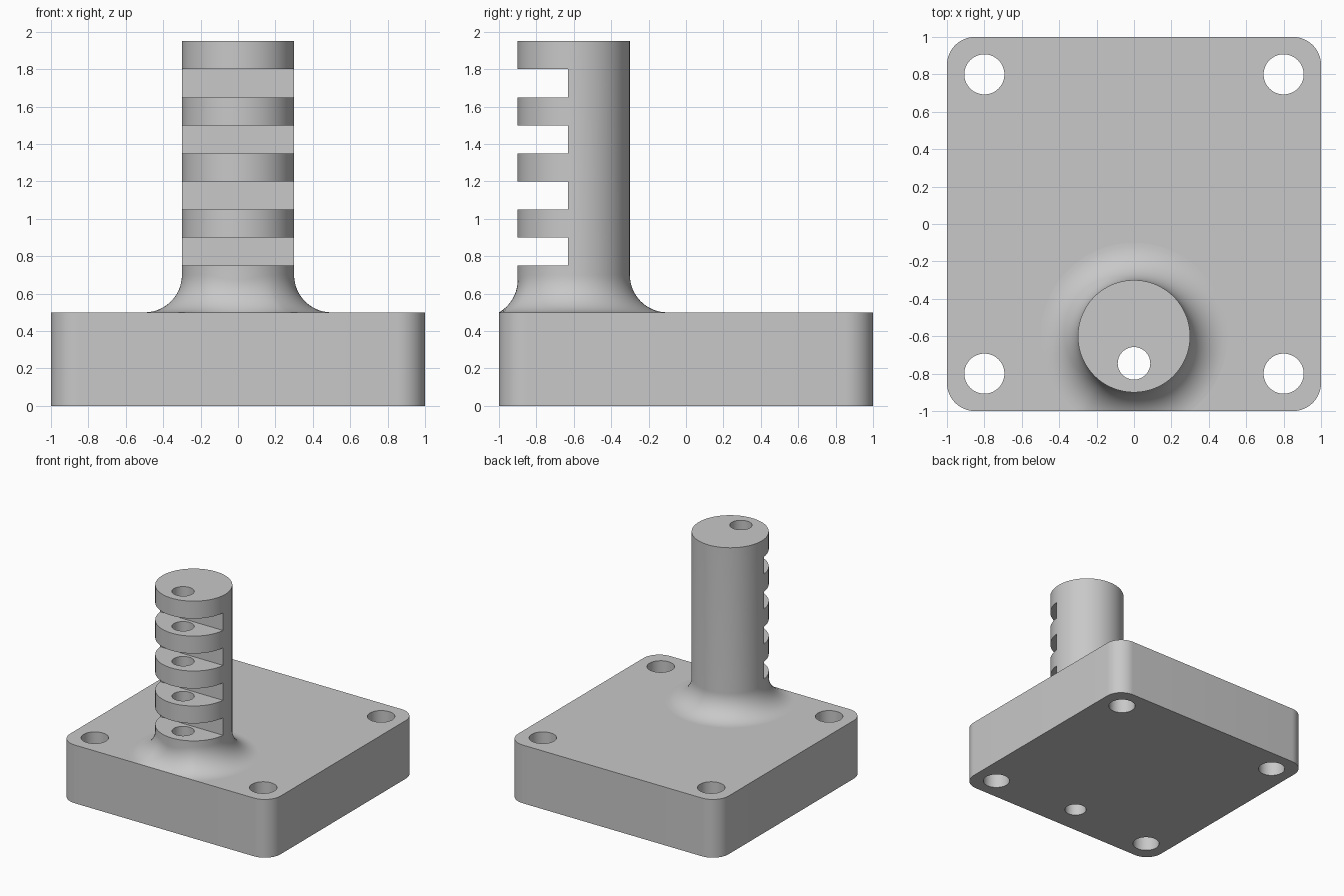
import bpy, bmesh
from math import cos, sin, pi, sqrt
from mathutils import Vector, Matrix

if "Cube" in bpy.data.objects:
    bpy.data.objects.remove(bpy.data.objects["Cube"], do_unlink=True)

BASE_H, POST_TOP, POST_R, POST_Y = 0.5, 1.95, 0.3, -0.6
FILLET, SEGS, STEPS = 0.2, 128, 16

grey = bpy.data.materials.new("light grey")
grey.use_nodes = True
colour = (0.58, 0.58, 0.58, 1)
grey.diffuse_color = colour
grey.node_tree.nodes["Principled BSDF"].inputs["Base Color"].default_value = colour


def make_object(name, bm):
    bmesh.ops.recalc_face_normals(bm, faces=bm.faces)
    mesh = bpy.data.meshes.new(name)
    bm.to_mesh(mesh)
    bm.free()
    mesh.materials.append(grey)
    obj = bpy.data.objects.new(name, mesh)
    bpy.context.collection.objects.link(obj)
    return obj


def add_box(bm, centre, size):
    bmesh.ops.create_cube(bm, size=1, matrix=Matrix.Translation(centre) @ Matrix.Diagonal((*size, 1)))


def add_rod(bm, x, y, radius):
    bmesh.ops.create_cone(bm, cap_ends=True, segments=64, radius1=radius, radius2=radius,
                          depth=5, matrix=Matrix.Translation((x, y, 1)))


def cut(obj, cutter):
    bpy.ops.object.select_all(action='DESELECT')
    bpy.context.view_layer.objects.active = obj
    obj.select_set(True)
    mod = obj.modifiers.new("cut", 'BOOLEAN')
    mod.operation, mod.solver, mod.object = 'DIFFERENCE', 'EXACT', cutter
    bpy.ops.object.modifier_apply(modifier=mod.name)


# Base plate with rounded vertical corners
bm = bmesh.new()
add_box(bm, (0, 0, BASE_H / 2), (2, 2, BASE_H))
uprights = [e for e in bm.edges if abs(e.verts[0].co.z - e.verts[1].co.z) > 0.1]
bmesh.ops.bevel(bm, geom=uprights, offset=0.15, segments=16, profile=0.5, affect='EDGES')
base = make_object("base_plate", bm)

# Post with a rolling fillet that stops at the front edge of the plate
bm = bmesh.new()
columns = []
for i in range(SEGS):
    a = 2 * pi * i / SEGS
    out = Vector((cos(a), sin(a), 0))
    ball = Vector((0, POST_Y, 0)) + out * (POST_R + FILLET)
    overhang = max(0, -1 - ball.y)
    ball.z = BASE_H + sqrt(FILLET ** 2 - overhang ** 2)
    foot = Vector((ball.x, max(ball.y, -1), BASE_H)) - ball
    points = [ball + foot.normalized().slerp(-out, k / STEPS) * FILLET for k in range(STEPS + 1)]
    rim = points[-1].copy()
    rim.z = POST_TOP
    columns.append([bm.verts.new(p) for p in points + [rim]])
for left, right in zip(columns, columns[1:] + columns[:1]):
    for k in range(STEPS + 1):
        bm.faces.new((left[k], right[k], right[k + 1], left[k + 1]))
for end in (0, -1):
    bm.faces.new([c[end] for c in columns])
post = make_object("slotted_post", bm)

# Cutters for the corner holes, the long bore and the front slots
bm = bmesh.new()
for x in (-0.8, 0.8):
    for y in (-0.8, 0.8):
        add_rod(bm, x, y, 0.107)
corner_holes = make_object("corner_hole_cutter", bm)
bm = bmesh.new()
add_rod(bm, 0, -0.745, 0.087)
bore = make_object("bore_cutter", bm)
bm = bmesh.new()
for i in range(4):
    add_box(bm, (0, -0.93, 0.825 + 0.3 * i), (1, 0.6, 0.15))
slots = make_object("slot_cutter", bm)

cut(base, corner_holes)
cut(base, bore)
cut(post, slots)
cut(post, bore)
for cutter in (corner_holes, bore, slots):
    bpy.data.objects.remove(cutter, do_unlink=True)

# Smooth round walls, sharp rims
bpy.ops.object.select_all(action='DESELECT')
for obj in (base, post):
    obj.select_set(True)
bpy.context.view_layer.objects.active = base
bpy.ops.object.shade_smooth_by_angle(angle=pi / 6)
